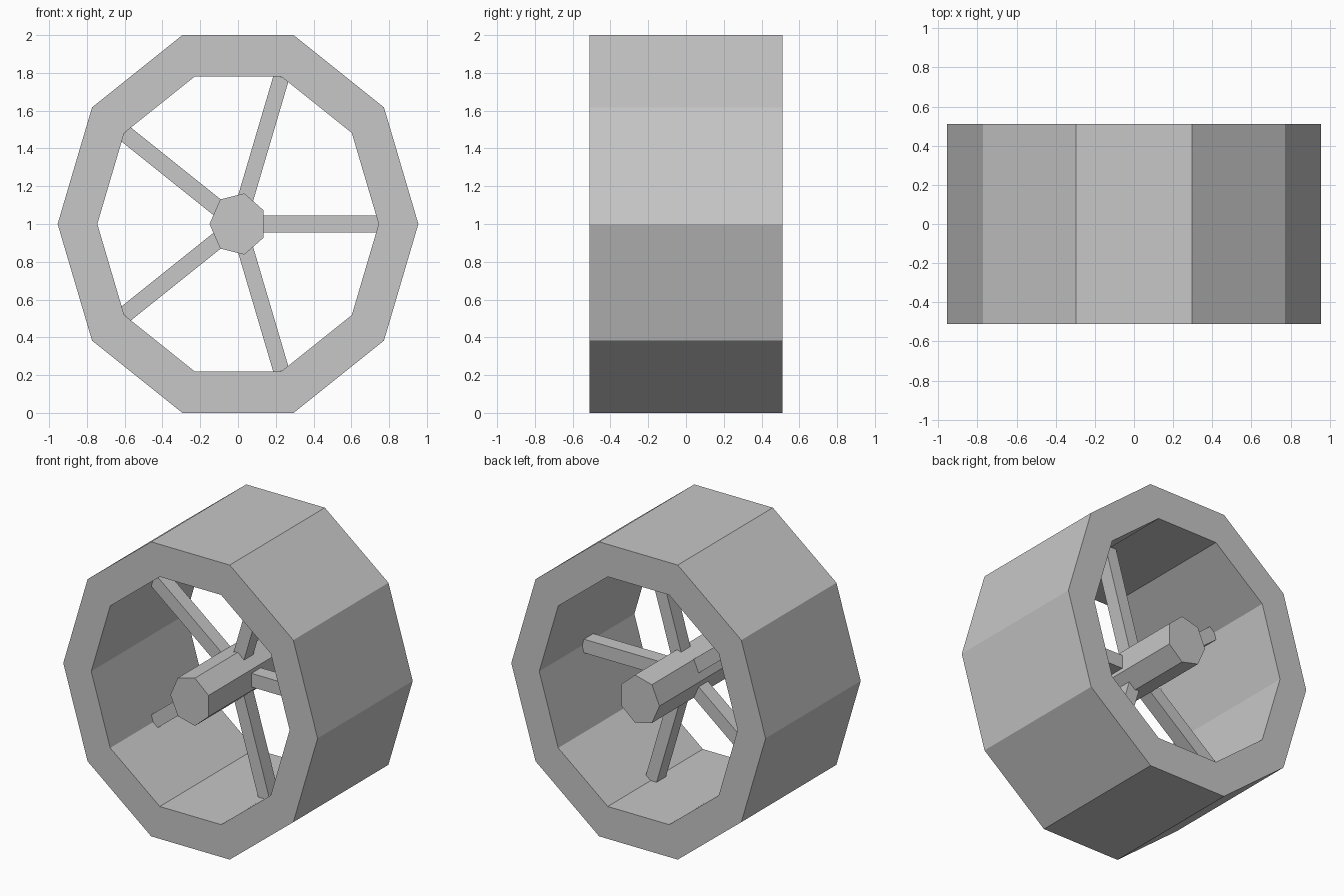
import bpy, bmesh, math

if "Cube" in bpy.data.objects:
    bpy.data.objects.remove(bpy.data.objects["Cube"])

SX, SZ = 0.955, 1.051      # the wheel is slightly taller than wide

grey = bpy.data.materials.new("light_grey")
grey.diffuse_color = (0.57, 0.57, 0.57, 1)
grey.use_nodes = True
grey.node_tree.nodes["Principled BSDF"].inputs["Base Color"].default_value = grey.diffuse_color


def ring_points(radius, sides, start=0.0):
    return [(radius * math.cos(start + 2 * math.pi * i / sides),
             radius * math.sin(start + 2 * math.pi * i / sides)) for i in range(sides)]


def finish(name, bm):
    bmesh.ops.recalc_face_normals(bm, faces=bm.faces)
    mesh = bpy.data.meshes.new(name)
    bm.to_mesh(mesh)
    bm.free()
    mesh.materials.append(grey)
    obj = bpy.data.objects.new(name, mesh)
    bpy.context.collection.objects.link(obj)
    return obj


def loop(bm, points, y):
    return [bm.verts.new((u * SX, y, 1 + v * SZ)) for u, v in points]


def bridge(bm, a, b):
    for i in range(len(a)):
        j = (i + 1) % len(a)
        bm.faces.new((a[i], a[j], b[j], b[i]))


def prism(name, points, y0, y1):
    bm = bmesh.new()
    a, b = loop(bm, points, y0), loop(bm, points, y1)
    bridge(bm, a, b)
    bm.faces.new(a)
    bm.faces.new(b)
    return finish(name, bm)


# Rim: thick ten-sided tube
bm = bmesh.new()
outer, inner = ring_points(1.0, 10), ring_points(0.78, 10)
loops = [loop(bm, outer, -0.51), loop(bm, outer, 0.51),
         loop(bm, inner, 0.51), loop(bm, inner, -0.51)]
for k in range(4):
    bridge(bm, loops[k], loops[(k + 1) % 4])
finish("rim", bm)

# Hub: seven-sided axle
prism("hub", ring_points(0.158, 7, math.pi), -0.51, 0.5)

# Spokes: five square bars from the hub to the rim corners
for i in range(5):
    t = 2 * math.pi * i / 5
    c, s = math.cos(t), math.sin(t)
    w = 0.044
    bar = [(0.08, -w), (0.778, -w), (0.778, w), (0.08, w)]
    prism(f"spoke_{i + 1}", [(r * c - h * s, r * s + h * c) for r, h in bar], -0.05, 0.05)
